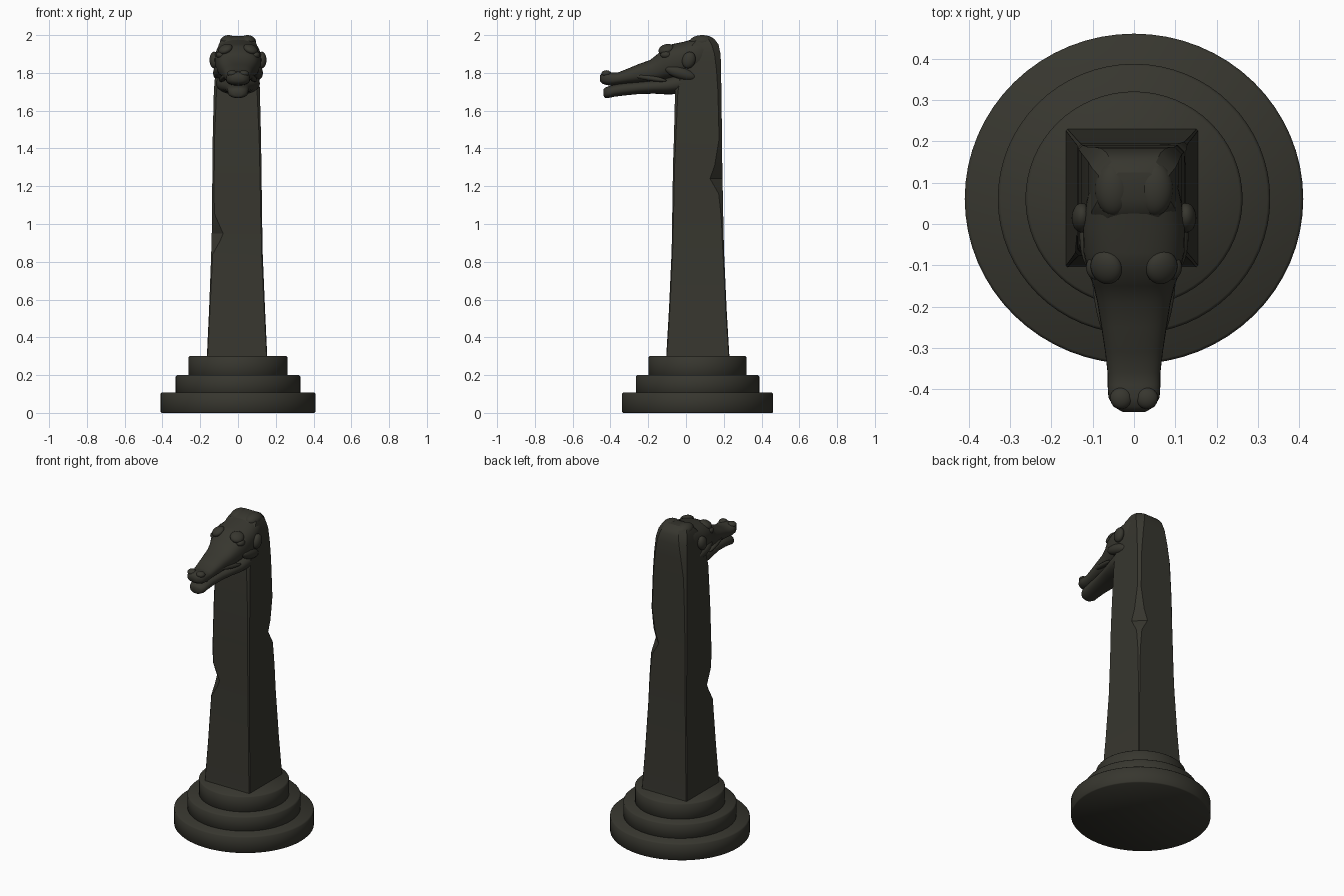
import bpy, bmesh, math

stone = bpy.data.materials.new("dark olive stone")
stone.diffuse_color = (0.038, 0.037, 0.028, 1)


def finish(ob, angle=35):
    ob.data.materials.append(stone)
    bpy.ops.object.select_all(action='DESELECT')
    ob.select_set(True)
    bpy.context.view_layer.objects.active = ob
    bpy.ops.object.shade_smooth_by_angle(angle=math.radians(angle))
    return ob


def loft(name, rings, angle=35):
    """Skin a list of equal-length point rings and cap both ends."""
    bm = bmesh.new()
    vs = [[bm.verts.new(p) for p in ring] for ring in rings]
    n = len(rings[0])
    for a, b in zip(vs, vs[1:]):
        for i in range(n):
            j = (i + 1) % n
            bm.faces.new((a[i], a[j], b[j], b[i]))
    bm.faces.new(vs[0])
    bm.faces.new(vs[-1])
    bmesh.ops.recalc_face_normals(bm, faces=bm.faces)
    me = bpy.data.meshes.new(name)
    bm.to_mesh(me)
    bm.free()
    ob = bpy.data.objects.new(name, me)
    bpy.context.collection.objects.link(ob)
    return finish(ob, angle)


def bump(name, loc, size, rot=(0, 0, 0)):
    bpy.ops.mesh.primitive_uv_sphere_add(segments=24, ring_count=14, radius=1, location=loc, rotation=rot)
    ob = bpy.context.object
    ob.name = name
    ob.scale = size
    return finish(ob, 60)


def pair(name, loc, size, rot=(0, 0, 0)):
    for s, side in ((-1, "left"), (1, "right")):
        bump(f"{side}_{name}", (s * loc[0], loc[1], loc[2]), size, (rot[0], s * rot[1], s * rot[2]))


def sections(stations, n=32, power=2.5):
    """Superellipse cross-sections along y: (y, half width, bottom, top)."""
    rings = []
    for y, w, z0, z1 in stations:
        ring = []
        for i in range(n):
            t = 2 * math.pi * i / n
            c, s = math.cos(t), math.sin(t)
            x = math.copysign(abs(c) ** (2 / power), c) * w
            z = math.copysign(abs(s) ** (2 / power), s) * (z1 - z0) / 2
            ring.append((x, y, (z0 + z1) / 2 + z))
        rings.append(ring)
    return rings


# Stepped round base
for name, rx, ry, z0, z1 in (("base_lower_step", .41, .40, 0, .108),
                             ("base_middle_step", .33, .327, .10, .20),
                             ("base_upper_step", .263, .26, .19, .30)):
    rings = []
    for inset, z in ((.005, z0), (0, z0 + .005), (0, z1 - .007), (.007, z1)):
        rings.append([((rx - inset) * math.cos(2 * math.pi * i / 64),
                       .061 + (ry - inset) * math.sin(2 * math.pi * i / 64), z) for i in range(64)])
    loft(name, rings, 50)

# Square tapering neck: z, x range, y range, front-left / back-right / other corner cuts
neck = [(.295, -.165, .155, -.105, .23, .004, .004, .004),
        (.55, -.153, .143, -.09, .215, .005, .005, .005),
        (.84, -.142, .131, -.077, .202, .008, .006, .006),
        (.91, -.140, .130, -.075, .200, .045, .008, .006),
        (.95, -.139, .129, -.074, .199, .060, .008, .006),
        (1.05, -.138, .127, -.073, .197, .015, .012, .007),
        (1.16, -.137, .126, -.071, .195, .009, .022, .008),
        (1.24, -.136, .125, -.070, .193, .009, .066, .008),
        (1.31, -.135, .124, -.069, .192, .010, .040, .009),
        (1.45, -.134, .122, -.064, .191, .010, .016, .010),
        (1.70, -.128, .116, -.058, .187, .014, .018, .015),
        (1.82, -.119, .112, -.045, .186, .020, .025, .025),
        (1.90, -.111, .108, -.03, .183, .028, .032, .032),
        (1.95, -.102, .100, .00, .172, .032, .036, .036),
        (1.98, -.086, .085, .03, .150, .030, .032, .032),
        (1.994, -.058, .058, .06, .125, .02, .02, .02)]
rings = []
for z, x0, x1, y0, y1, a, b, c in neck:
    rings.append([(x0, y0 + a, z), (x0 + a, y0, z), (x1 - c, y0, z), (x1, y0 + c, z),
                  (x1, y1 - b, z), (x1 - b, y1, z), (x0 + c, y1, z), (x0, y1 - c, z)])
loft("neck", rings, 25)

# Upper head and snout
loft("upper_head", sections([
    (.14, .085, 1.84, 1.975), (.10, .105, 1.80, 1.993), (.05, .116, 1.79, 1.983),
    (-.01, .124, 1.775, 1.965), (-.07, .122, 1.765, 1.953), (-.115, .112, 1.757, 1.938),
    (-.15, .098, 1.75, 1.90), (-.19, .089, 1.748, 1.868), (-.25, .079, 1.745, 1.847),
    (-.31, .070, 1.742, 1.822), (-.36, .064, 1.738, 1.802), (-.39, .064, 1.733, 1.802),
    (-.42, .062, 1.735, 1.808), (-.442, .05, 1.742, 1.80), (-.455, .028, 1.755, 1.788)]), 60)

# Lower jaw
loft("lower_jaw", sections([
    (.04, .112, 1.69, 1.81), (-.04, .116, 1.688, 1.80), (-.10, .106, 1.686, 1.78),
    (-.17, .088, 1.69, 1.765), (-.25, .070, 1.688, 1.756), (-.33, .060, 1.680, 1.748),
    (-.38, .057, 1.674, 1.738), (-.41, .053, 1.667, 1.729), (-.428, .040, 1.668, 1.722),
    (-.436, .022, 1.677, 1.713)], power=2.3), 60)

# Facial relief
pair("nostril", (.031, -.422, 1.796), (.027, .026, .018))
pair("eye", (.092, -.105, 1.895), (.024, .03, .02))
pair("brow", (.067, -.105, 1.925), (.04, .042, .024), (.3, .4, 0))
pair("ear", (.126, .015, 1.868), (.025, .035, .045), (-.3, 0, 0))
pair("cheek", (.102, -.03, 1.80), (.03, .085, .032), (-.3, 0, 0))
pair("crown_ridge", (.05, .085, 1.965), (.045, .065, .035))
pair("lip_fold", (.079, -.19, 1.772), (.016, .09, .014), (-.15, 0, -.17))
